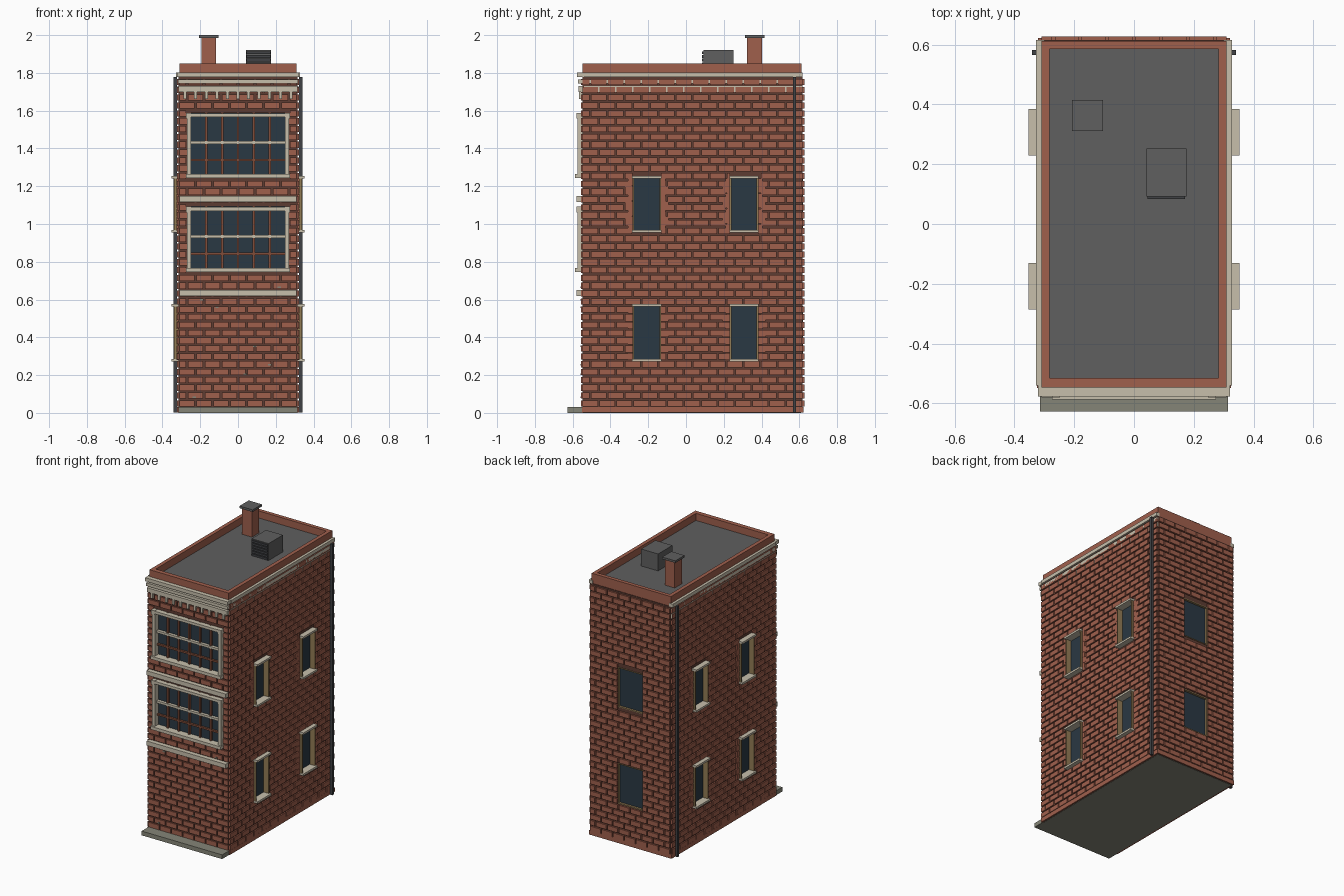
import bpy
import bmesh
from mathutils import Matrix

default = bpy.data.objects.get("Cube")
if default:
    bpy.data.objects.remove(default, do_unlink=True)


def material(name, r, g, b):
    m = bpy.data.materials.new(name)
    m.use_nodes = True
    m.diffuse_color = (r, g, b, 1)
    m.node_tree.nodes["Principled BSDF"].inputs["Base Color"].default_value = (r, g, b, 1)
    return m


BRICK = material("red brick", 0.35, 0.115, 0.073)
MORTAR = material("dark mortar", 0.11, 0.045, 0.032)
STONE = material("pale stone", 0.57, 0.52, 0.41)
STEP = material("grey stone", 0.235, 0.235, 0.185)
GLASS = material("dark glass", 0.023, 0.04, 0.057)
WOOD = material("tan wood", 0.29, 0.2, 0.09)
BAR = material("brown glazing bar", 0.22, 0.075, 0.042)
ROOF = material("roof grey", 0.115, 0.115, 0.115)
METAL = material("dark metal", 0.05, 0.053, 0.058)


def add_box(bm, x, y, z):
    """Add a box spanning three (low, high) ranges."""
    mid = [(a + b) / 2 for a, b in (x, y, z)]
    size = [abs(b - a) for a, b in (x, y, z)]
    bmesh.ops.create_cube(bm, size=1, matrix=Matrix.Translation(mid) @ Matrix.Diagonal((*size, 1)))


def boxes(name, mat, ranges):
    """One object made from a list of boxes."""
    bm = bmesh.new()
    for r in ranges:
        add_box(bm, *r)
    mesh = bpy.data.meshes.new(name)
    bm.to_mesh(mesh)
    bm.free()
    mesh.materials.append(mat)
    ob = bpy.data.objects.new(name, mesh)
    bpy.context.collection.objects.link(ob)
    return ob


def on_wall(side, u, d, z):
    """Turn (along, outward, up) ranges into world ranges for a wall."""
    flip = (-d[1], -d[0])
    return {"front": (u, flip, z), "back": (u, d, z),
            "right": (d, u, z), "left": (flip, u, z)}[side]


def brick_wall(side, span, depth, openings):
    """Running-bond courses, cut around the openings."""
    course, pitch, gap, top = 0.0415, 0.09, 0.009, 1.78
    out, z, row = [], 0.034, 0
    while z < top - 0.01:
        z1 = min(z + course - gap, top)
        u = span[0] - (row % 2) * pitch / 2
        while u < span[1]:
            pieces = [(max(u, span[0]), min(u + pitch - gap, span[1]))]
            for a, b, lo, hi in openings:
                if z1 > lo and z < hi:
                    pieces = [q for p in pieces for q in ((p[0], min(p[1], a)), (max(p[0], b), p[1]))]
            out += [on_wall(side, p, depth, (z, z1)) for p in pieces if p[1] - p[0] > 0.006]
            u += pitch
        z += course
        row += 1
    boxes(side + "_bricks", BRICK, out)


WALL_X, FRONT, BACK = 0.315, 0.548, 0.616
FLOORS = [(0.28, 0.566), (0.963, 1.245)]
SIDES = ("left", "right")
OPENINGS = {"front": [(-0.26, 0.26, lo, hi) for lo, hi in ((0.746, 1.092), (1.243, 1.588))],
            "back": [(-0.1, 0.1, lo, hi) for lo, hi in FLOORS]}
for side in SIDES:
    OPENINGS[side] = [(y - 0.075, y + 0.075, lo, hi) for y in (-0.208, 0.307) for lo, hi in FLOORS]
# Depth range of each window recess
RECESS = {"front": (0.53, 0.6), "back": (0.6, 0.7), "left": (0.296, 0.4), "right": (0.296, 0.4)}

# Core with the window recesses cut out
core = boxes("mortar_core", MORTAR, [((-WALL_X, WALL_X), (-FRONT, BACK), (0.002, 1.78))])
cutter = boxes("recess_cutter", MORTAR, [on_wall(side, (a, b), RECESS[side], (lo, hi))
                                         for side, holes in OPENINGS.items() for a, b, lo, hi in holes])
cutter.hide_render = True
cut = core.modifiers.new("recesses", "BOOLEAN")
cut.operation = "DIFFERENCE"
cut.object = cutter
bpy.context.view_layer.objects.active = core
bpy.ops.object.modifier_apply(modifier=cut.name)
bpy.data.objects.remove(cutter, do_unlink=True)

# Brick skins
brick_wall("front", (-0.31, 0.31), (FRONT - 0.004, 0.556), OPENINGS["front"])
brick_wall("back", (-0.31, 0.31), (BACK - 0.004, 0.628), OPENINGS["back"])
for side in SIDES:
    brick_wall(side, (-FRONT, BACK), (WALL_X - 0.004, 0.324), OPENINGS[side])

# Plinth, step and underside
boxes("plinth", BRICK, [((-0.322, 0.322), (-0.55, 0.622), (0.002, 0.032))])
boxes("underside", STEP, [((-0.31, 0.31), (-0.545, 0.61), (0, 0.003))])
boxes("front_step", STEP, [((-0.315, 0.315), (-0.627, -0.545), (0, 0.03))])

# Weathered chips on the front bricks
boxes("weathered_chips", STEP, [on_wall("front", (x, x + 0.018), (0.55, 0.558), (z, z + 0.008))
                                for x, z in ((0.21, 0.66), (-0.2, 0.595), (-0.12, 0.555), (0.08, 0.35),
                                             (0.16, 0.25), (0.03, 0.2), (-0.24, 0.08))])

# Side windows: recessed glass, deep jambs, sill, lintel and toothed brick surround
for side in SIDES:
    glass, jambs, slabs, quoins = [], [], [], []
    for a, b, lo, hi in OPENINGS[side]:
        glass.append(on_wall(side, (a, b), (0.292, 0.3), (lo, hi)))
        jambs.append(on_wall(side, (a - 0.001, a + 0.008), (0.295, 0.339), (lo, hi)))
        jambs.append(on_wall(side, (b - 0.008, b + 0.001), (0.295, 0.339), (lo, hi)))
        for z in (lo - 0.009, hi - 0.004):
            slabs.append(on_wall(side, (a - 0.003, b + 0.003), (0.295, 0.353), (z, z + 0.014)))
        step = (hi - lo) / 7
        for i in range(7):
            width = 0.04 if i % 2 else 0.024
            z = (lo + i * step, lo + (i + 1) * step - 0.004)
            quoins.append(on_wall(side, (a - width, a), (WALL_X, 0.325), z))
            quoins.append(on_wall(side, (b, b + width), (WALL_X, 0.325), z))
    boxes(side + "_window_glass", GLASS, glass)
    boxes(side + "_window_jambs", WOOD, jambs)
    boxes(side + "_window_sills", STONE, slabs)
    boxes(side + "_window_quoins", BRICK, quoins)

# Back windows: recessed glass with a thin frame
glass, frame = [], []
for a, b, lo, hi in OPENINGS["back"]:
    glass.append(on_wall("back", (a, b), (0.595, 0.604), (lo, hi)))
    for e in (a, b - 0.006):
        frame.append(on_wall("back", (e, e + 0.006), (0.6, 0.62), (lo, hi)))
    for z in (lo, hi - 0.006):
        frame.append(on_wall("back", (a, b), (0.6, 0.62), (z, z + 0.006)))
boxes("back_window_glass", GLASS, glass)
boxes("back_window_frames", WOOD, frame)

# Wide front windows
glass, frame, bars = [], [], []
for a, b, lo, hi in OPENINGS["front"]:
    mid = (lo + hi) / 2 + 0.016
    glass.append(on_wall("front", (a, b), (0.525, 0.535), (lo, hi)))
    for s in (-1, 1):
        frame.append(on_wall("front", sorted((s * 0.248, s * 0.27)), (0.53, 0.575), (lo + 0.01, hi - 0.005)))
        frame.append(on_wall("front", sorted((s * 0.248, s * 0.274)), (0.53, 0.581), (hi - 0.03, hi)))
    frame.append(on_wall("front", (-0.262, 0.262), (0.53, 0.578), (hi - 0.022, hi - 0.003)))
    frame.append(on_wall("front", (-0.275, 0.275), (0.53, 0.588), (lo, lo + 0.022)))
    frame.append(on_wall("front", (-0.25, 0.25), (0.53, 0.556), (mid - 0.008, mid + 0.008)))
    for i in range(-2, 3):
        bars.append(on_wall("front", (i * 0.084 - 0.006, i * 0.084 + 0.006), (0.53, 0.55), (lo, hi)))
    z = mid - 0.093
    bars.append(on_wall("front", (-0.25, 0.25), (0.53, 0.549), (z - 0.006, z + 0.006)))
boxes("front_window_glass", GLASS, glass)
boxes("front_window_frames", STONE, frame)
boxes("front_glazing_bars", BAR, bars)

# Stone bands across the front
boxes("front_bands", STONE, [on_wall("front", (-0.31, 0.31), (FRONT, 0.58), (z, z + 0.031))
                             for z in (0.62, 1.117)])

# Cornice bands on front and sides, with a row of dentils
cornice = []
for lo, hi, extra in ((1.70, 1.73, 0.0), (1.744, 1.765, 0.004), (1.777, 1.802, 0.008)):
    reach = 0.32 + extra
    cornice.append(on_wall("front", (-reach + 0.006, reach - 0.006), (0.52, 0.569 + extra), (lo, hi)))
    for side in SIDES:
        cornice.append(on_wall(side, (-0.54, BACK), (0.3, reach), (lo, hi)))
boxes("cornice", STONE, cornice)
boxes("dentils", STONE, [on_wall("front", (i * 0.056 - 0.008, i * 0.056 + 0.008), (FRONT, 0.566), (1.662, 1.702))
                         for i in range(-5, 6)])

# Roof deck and parapet
boxes("roof_deck", ROOF, [((-0.29, 0.29), (-0.525, 0.59), (1.77, 1.8))])
boxes("parapet", BRICK, [((-0.31, 0.31), (-0.547, -0.515), (1.775, 1.85)),
                         ((-0.31, 0.31), (0.585, 0.612), (1.775, 1.85)),
                         ((-0.31, -0.283), (-0.515, 0.585), (1.775, 1.85)),
                         ((0.283, 0.31), (-0.515, 0.585), (1.775, 1.85))])

# Chimney
boxes("chimney_stack", BRICK, [((-0.194, -0.117), (0.322, 0.403), (1.79, 1.988))])
boxes("chimney_cap", ROOF, [((-0.207, -0.104), (0.312, 0.415), (1.985, 2.0))])

# Rooftop vent unit with louvres
boxes("vent_unit", ROOF, [((0.042, 0.175), (0.092, 0.252), (1.795, 1.92))])
boxes("vent_louvres", METAL, [((0.046, 0.171), (0.084, 0.093), (z, z + 0.014))
                              for z in (1.804 + i * 0.019 for i in range(6))])

# Square drainpipes
for side in SIDES:
    boxes(side + "_drainpipe", METAL, [on_wall(side, (0.566, 0.582), (0.324, 0.342), (0.003, 1.778))])
